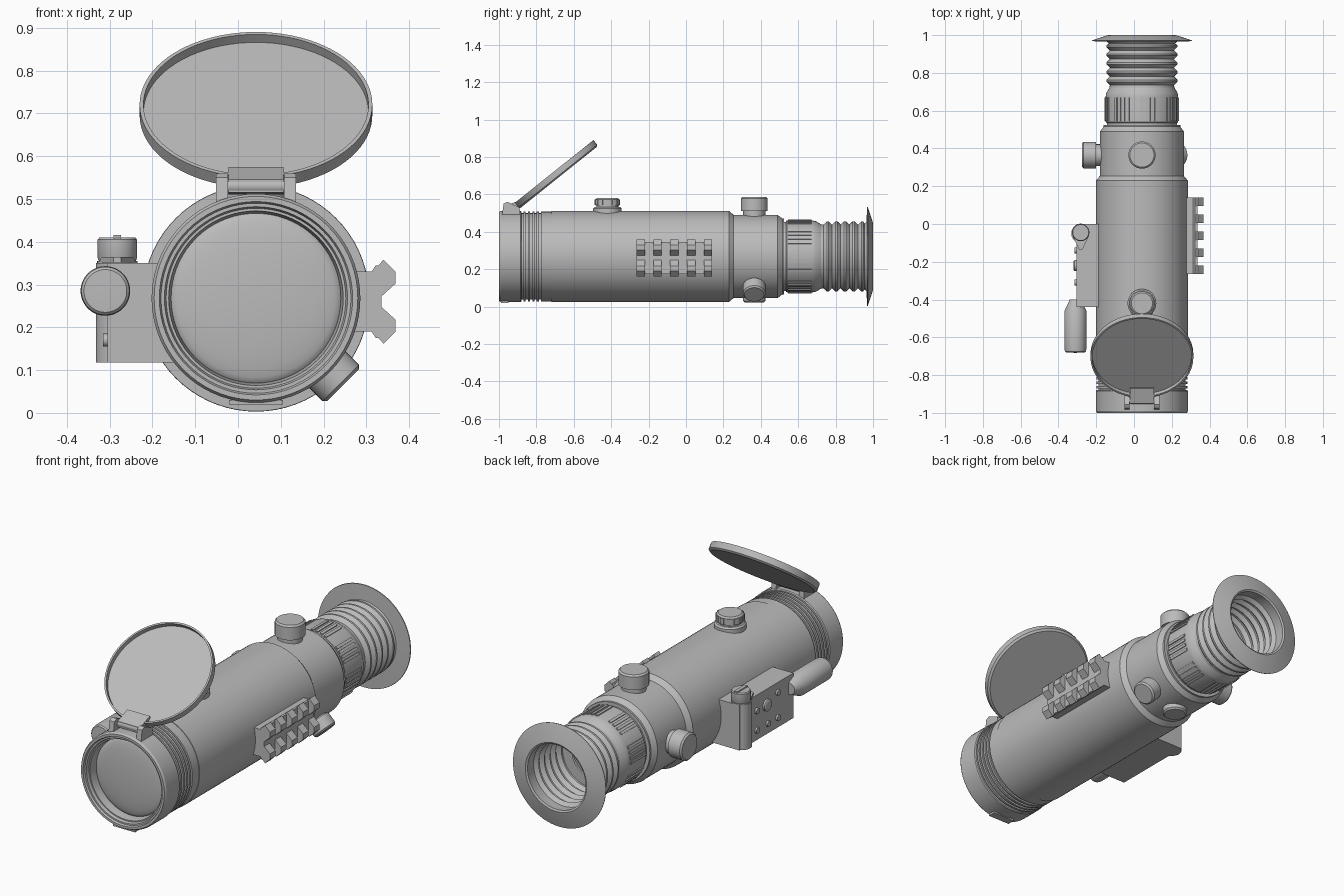
import bpy, bmesh, math
from mathutils import Vector, Matrix

cube = bpy.data.objects.get("Cube")
if cube:
    bpy.data.objects.remove(cube, do_unlink=True)

CX, CZ = 0.042, 0.268          # optical axis
Y_AXIS, UP = Vector((0, 1, 0)), Vector((0, 0, 1))

grey = bpy.data.materials.new("matte grey")
grey.use_nodes = True
grey.diffuse_color = (0.5, 0.5, 0.5, 1)
grey.node_tree.nodes["Principled BSDF"].inputs["Base Color"].default_value = (0.5, 0.5, 0.5, 1)


def finish(name, bm, angle=30):
    bmesh.ops.recalc_face_normals(bm, faces=bm.faces)
    mesh = bpy.data.meshes.new(name)
    bm.to_mesh(mesh)
    bm.free()
    mesh.materials.append(grey)
    obj = bpy.data.objects.new(name, mesh)
    bpy.context.collection.objects.link(obj)
    bpy.ops.object.select_all(action='DESELECT')
    obj.select_set(True)
    bpy.context.view_layer.objects.active = obj
    bpy.ops.object.shade_smooth_by_angle(angle=math.radians(angle))
    return obj


def lathe(name, profile, origin=(CX, 0, CZ), axis=Y_AXIS, seg=72, angle=30):
    """Revolve (distance along axis, radius) points; ends on radius 0 close."""
    bm = bmesh.new()
    verts = [bm.verts.new((r, 0, t)) for t, r in profile]
    edges = [bm.edges.new(p) for p in zip(verts, verts[1:])]
    bmesh.ops.spin(bm, geom=verts + edges, cent=(0, 0, 0), axis=(0, 0, 1),
                   angle=math.tau, steps=seg, use_merge=True)
    bmesh.ops.remove_doubles(bm, verts=bm.verts, dist=1e-5)
    rot = Vector(axis).to_track_quat('Z', 'Y').to_matrix().to_4x4()
    bm.transform(Matrix.Translation(origin) @ rot)
    return finish(name, bm, angle)


def add_box(bm, lo, hi, mat=Matrix()):
    lo, hi = Vector(lo), Vector(hi)
    m = mat @ Matrix.Translation((lo + hi) / 2) @ Matrix.Diagonal((*(hi - lo), 1))
    bmesh.ops.create_cube(bm, size=1, matrix=m)


def box(name, lo, hi):
    bm = bmesh.new()
    add_box(bm, lo, hi)
    return finish(name, bm)


def add_prism(bm, pts, offset):
    face = bm.faces.new([bm.verts.new(p) for p in pts])
    new = bmesh.ops.extrude_face_region(bm, geom=[face])["geom"]
    bmesh.ops.translate(bm, vec=offset, verts=[v for v in new if isinstance(v, bmesh.types.BMVert)])


def knob(name, origin, axis, r, start, end, neck=0.01):
    """Turret cap with a narrower neck and bevelled rim."""
    lathe(name, [(start, 0), (start, r * .82), (end - .085 + neck, r * .82), (end - .085 + neck, r),
                 (end - .008, r), (end, r - .008), (end, 0)], origin, axis, 40)


# Main tube, with the ringed section behind the objective
grooves = []
for i in range(4):
    y = -.87 + i * .024
    grooves += [(y, .24), (y + .012, .24), (y + .012, .231), (y + .024, .231)]
lathe("main_tube", [(-.9, 0), (-.9, .231), (-.87, .231)] + grooves +
      [(-.774, .24), (-.72, .24), (-.72, .243), (.23, .243), (.255, .222), (.255, 0)])

# Objective bezel, stepped inside, with a domed lens
lathe("objective_bezel", [(-.88, .2), (-.88, .24), (-.885, .244), (-.99, .244), (-1, .238),
                          (-1, .226), (-.99, .222), (-.99, .214), (-.975, .21),
                          (-.975, .204), (-.93, .198), (-.88, .198)])
lathe("objective_lens", [(-.93 - .025 * math.cos(math.pi / 2 * i / 8), .2 * math.sin(math.pi / 2 * i / 8))
                         for i in range(9)] + [(-.9, .2)])

# Rear housing and focus ring
lathe("rear_housing", [(.25, 0), (.25, .222), (.49, .222), (.515, .203), (.525, .203),
                       (.525, .185), (.56, .185), (.56, 0)])
lathe("focus_ring", [(.535, .1), (.535, .188), (.54, .192), (.675, .192), (.695, .188), (.725, .17), (.725, .1)])
bm = bmesh.new()
for i in range(48):
    if i % 6 < 4:
        turn = Matrix.Translation((CX, 0, CZ)) @ Matrix.Rotation(math.tau * i / 48, 4, 'Y')
        add_box(bm, (-.007, .545, .185), (.007, .67, .197), turn)
finish("focus_ring_ribs", bm)

# Bellows eyecup, hollow, ending in a sloped flange
outer, inner = [(.7, .175)], []
for i in range(5):
    y = .735 + i * .046
    outer += [(y, .17), (y + .018, .188), (y + .028, .188)]
    inner += [(y, .155), (y + .018, .172), (y + .028, .172)]
outer += [(.955, .175), (.965, .185), (.968, .264), (.972, .265), (.998, .185), (1, .175), (.995, .166)]
lathe("bellows_eyecup", outer + inner[::-1] + [(.72, .155), (.72, .125), (.68, .12)])
lathe("eyepiece_lens", [(.69, .13), (.7, .08), (.705, 0)])

# Control turrets on the rear housing
HUB = (CX, .365, CZ)
knob("top_turret", HUB, UP, .072, .2, .317)
knob("bottom_turret", HUB, -UP, .06, .18, .246, .03)
knob("right_turret", HUB, (-1, 0, 0), .07, .2, .318)
knob("lower_left_turret", HUB, (1, 0, -1), .06, .19, .288, .02)

# Forward turret with a notched cap
lathe("front_turret", [(.22, 0), (.22, .076), (.256, .076), (.264, .068), (.264, .058), (.272, .058),
                       (.272, .064), (.305, .064), (.312, .056), (.312, 0)], (CX, -.42, CZ), UP, 40)
bm = bmesh.new()
for i in range(12):
    turn = Matrix.Translation((CX, -.42, CZ)) @ Matrix.Rotation(math.tau * i / 12, 4, 'Z')
    add_box(bm, (.06, -.009, .274), (.068, .009, .304), turn)
finish("front_turret_grips", bm)

# Flip-up lens cover, leaning back from its hinge
tilt = math.radians(38.6)
normal = Vector((0, -math.sin(tilt), math.cos(tilt)))
lathe("lens_cover", [(-.02, 0), (-.02, .262), (-.012, .272), (.02, .272), (.02, .263), (-.004, .263), (-.004, 0)],
      (CX, -.695, .705), normal, 80)
bm = bmesh.new()
for side in (-1, 1):
    x = CX + side * .079
    pts = [(x - .014, y, z) for y, z in ((-.985, .48), (-.975, .55), (-.955, .56), (-.89, .53), (-.885, .48))]
    add_prism(bm, pts, (.028, 0, 0))
finish("hinge_ears", bm)
lathe("hinge_pin", [(-.09, 0), (-.09, .018), (.09, .018), (.09, 0)], (CX, -.935, .53), (1, 0, 0), 24)
bm = bmesh.new()
add_prism(bm, [(CX - .064, y, z) for y, z in ((-.95, .515), (-.95, .545), (-.87, .575), (-.86, .55), (-.91, .51))],
          (.128, 0, 0))
finish("hinge_tongue", bm)
box("cover_latch", (CX - .063, -.99, .02), (CX + .063, -.95, .03))

# Accessory rail on the left: base strip plus five two-horned teeth
half = [(.27, .07), (.312, .07), (.322, .085)]
tooth_half = [(.30, .06), (.315, .07), (.34, .098), (.368, .07), (.368, .042), (.335, .012)]


def mirrored(points, y):
    return [(x, y, CZ - .008 + z) for x, z in points] + [(x, y, CZ - .008 - z) for x, z in points[::-1]]


bm = bmesh.new()
add_prism(bm, mirrored(half + [(.335, .085), (.335, .012)], -.265), (0, .405, 0))
finish("rail_base", bm)
bm = bmesh.new()
for i in range(5):
    add_prism(bm, mirrored(tooth_half, -.265 + i * .09), (0, .045, 0))
finish("rail_teeth", bm)

# Battery box on the right, with rounded corner post and selector
box("battery_box", (-.305, -.44, .118), (-.12, 0, .35))
lathe("box_corner_post", [(.118, 0), (.118, .05), (.35, .05), (.35, 0)], (-.282, -.05, 0), UP, 40)
lathe("selector_knob", [(.34, 0), (.34, .047), (.355, .047), (.355, .043), (.362, .046), (.405, .046), (.41, .042),
                        (.41, 0)], (-.282, -.045, 0), UP, 40)
bm = bmesh.new()
add_prism(bm, [(-.282 + x, y, .352) for x, y in ((-.04, -.07), (-.009, -.135), (.009, -.135), (.04, -.07))],
          (0, 0, .012))
add_box(bm, (-.291, -.088, .4), (-.273, -.002, .416))
finish("selector_pointer", bm)
lathe("box_button", [(0, 0), (0, .03), (.012, .03), (.016, .024), (.016, 0)], (-.303, -.22, .27), (-1, 0, 0), 32)
for i, (y, z) in enumerate(((-.14, .17), (-.14, .27), (-.31, .17), (-.31, .3), (-.23, .17))):
    lathe(f"box_screw_{i + 1}", [(0, 0), (0, .015), (.012, .015), (.012, 0)], (-.303, y, z), (-1, 0, 0), 20)

# Side lamp tube held at the front of the box
lathe("lamp_tube", [(-.682, 0), (-.68, .05), (-.674, .056), (-.66, .058), (-.46, .058), (-.4, .03), (-.4, 0)],
      (-.31, 0, .285), Y_AXIS, 48)
